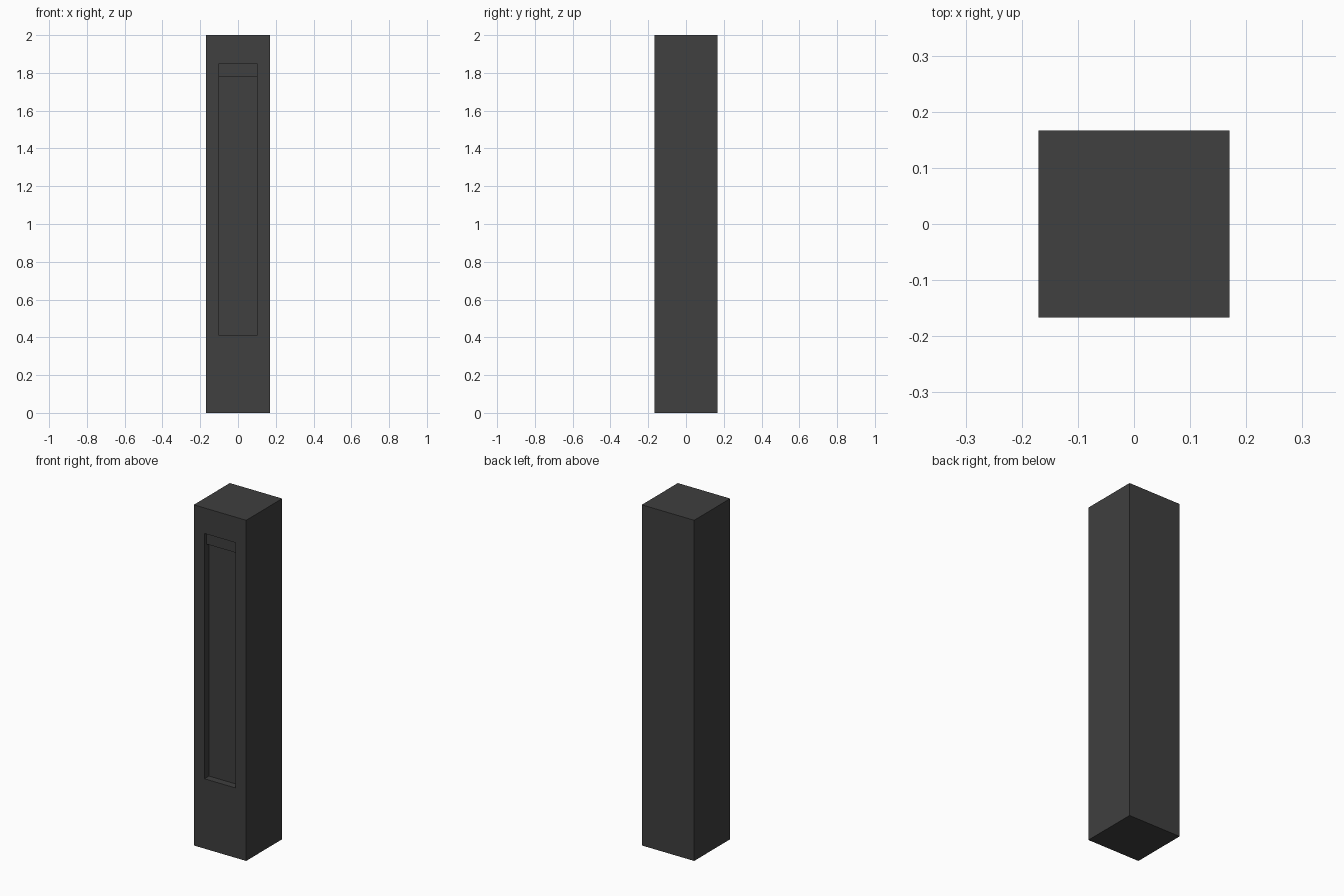
import bpy
import bmesh
from mathutils import Matrix, Vector

cube = bpy.data.objects.get("Cube")
if cube:
    bpy.data.objects.remove(cube, do_unlink=True)

# Dimensions
HALF_X, HALF_Y, HEIGHT = 0.17, 0.167, 2.0
REC_X, REC_LOW, REC_HIGH = 0.101, 0.41, 1.85
REC_DEPTH, LIP_DEPTH, LIP_LOW = 0.042, 0.02, 1.78

grey = bpy.data.materials.new("dark_grey")
grey.use_nodes = True
colour = (0.05, 0.05, 0.05, 1)
grey.diffuse_color = colour
grey.node_tree.nodes["Principled BSDF"].inputs["Base Color"].default_value = colour


def box_mesh(low, high):
    low, high = Vector(low), Vector(high)
    bm = bmesh.new()
    size = Matrix.Diagonal(high - low).to_4x4()
    bmesh.ops.create_cube(bm, size=1, matrix=Matrix.Translation((low + high) / 2) @ size)
    return bm


def finish(bm, name):
    bmesh.ops.recalc_face_normals(bm, faces=bm.faces)
    mesh = bpy.data.meshes.new(name)
    bm.to_mesh(mesh)
    bm.free()
    mesh.materials.append(grey)
    obj = bpy.data.objects.new(name, mesh)
    bpy.context.collection.objects.link(obj)
    return obj


# Column with a recessed panel in its front face
bm = box_mesh((-HALF_X, -HALF_Y, 0), (HALF_X, HALF_Y, HEIGHT))
front = min(bm.faces, key=lambda f: f.calc_center_median().y)
bmesh.ops.inset_individual(bm, faces=[front], thickness=0.05)
for v in front.verts:
    v.co.x = REC_X if v.co.x > 0 else -REC_X
    v.co.z = REC_HIGH if v.co.z > HEIGHT / 2 else REC_LOW
panel = bmesh.ops.extrude_discrete_faces(bm, faces=[front])["faces"][0]
for v in panel.verts:
    v.co.y += REC_DEPTH
finish(bm, "column")

# Shallower strip across the top of the recess
bm = box_mesh((-REC_X, -HALF_Y + LIP_DEPTH, LIP_LOW),
              (REC_X, -HALF_Y + REC_DEPTH, REC_HIGH))
finish(bm, "recess_header")
